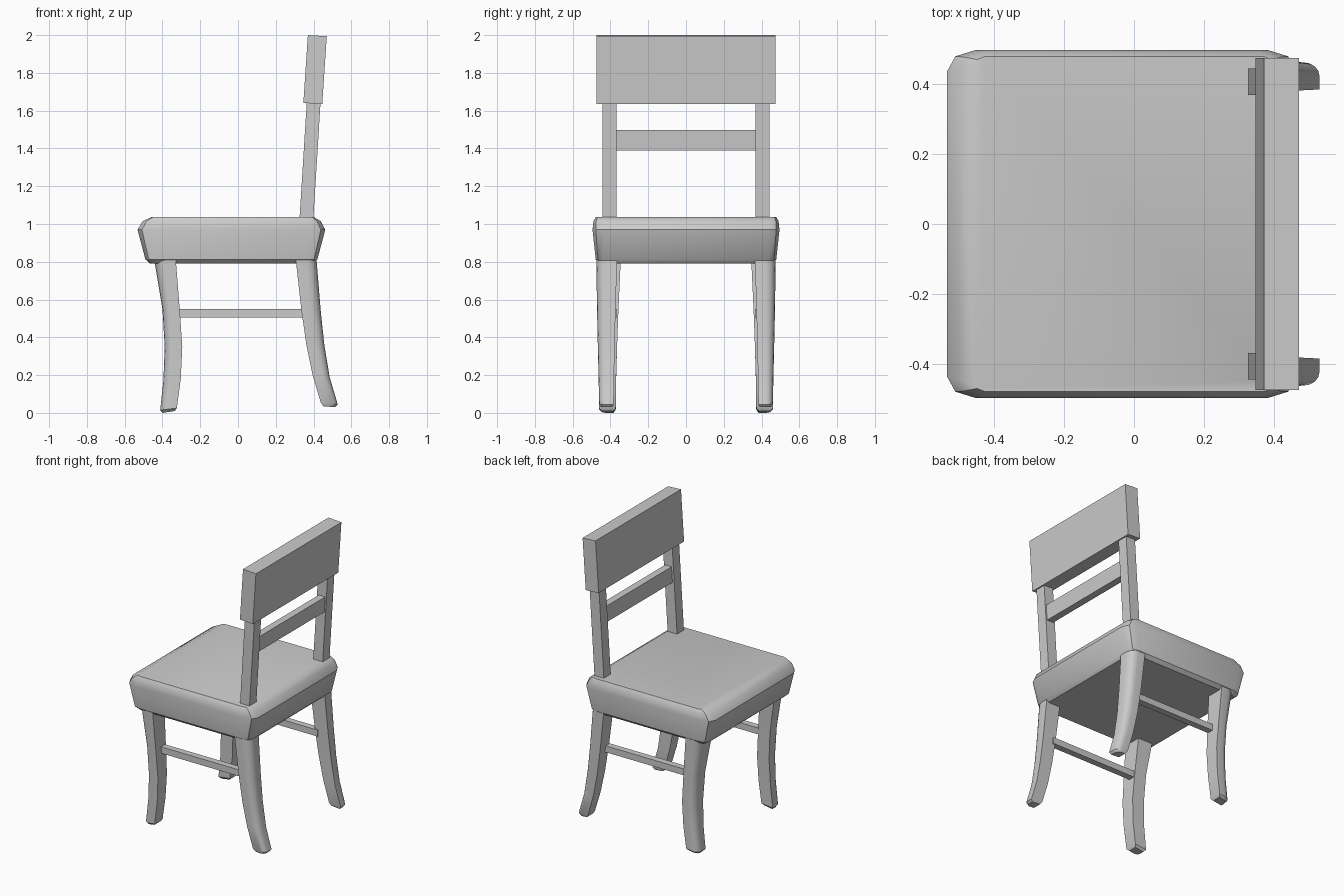
import bpy, bmesh, math

if "Cube" in bpy.data.objects:
    bpy.data.objects.remove(bpy.data.objects["Cube"])


def finish(name, bm, mirror=False, smooth=None):
    bmesh.ops.recalc_face_normals(bm, faces=bm.faces)
    me = bpy.data.meshes.new(name)
    bm.to_mesh(me)
    bm.free()
    ob = bpy.data.objects.new(name, me)
    bpy.context.collection.objects.link(ob)
    if mirror:
        ob.modifiers.new("Mirror", 'MIRROR').use_axis = (False, True, False)
    if smooth:
        bpy.ops.object.select_all(action='DESELECT')
        ob.select_set(True)
        bpy.context.view_layer.objects.active = ob
        bpy.ops.object.shade_smooth_by_angle(angle=math.radians(smooth))
    return ob


def loft(name, rings, **kw):
    """Skin a stack of equal-length point rings and cap both ends."""
    bm = bmesh.new()
    loops = [[bm.verts.new(p) for p in r] for r in rings]
    n = len(loops[0])
    for a, b in zip(loops, loops[1:]):
        for i in range(n):
            j = (i + 1) % n
            bm.faces.new((a[i], a[j], b[j], b[i]))
    bm.faces.new(loops[0])
    bm.faces.new(loops[-1])
    return finish(name, bm, **kw)


def slab(name, profile, y0, y1, **kw):
    """Extrude an x-z profile along y."""
    return loft(name, [[(x, y, z) for x, z in profile] for y in (y0, y1)], **kw)


def arc(cx, cy, rx, ry, a0, a1, steps):
    return [(cx + rx * math.cos(a), cy + ry * math.sin(a))
            for a in (math.radians(a0 + (a1 - a0) * i / steps) for i in range(steps + 1))]


# Cushioned seat: rounded rectangles stacked upward
def seat_ring(z, x0, x1, y, rx, ry):
    pts = []
    for k, (sx, sy) in enumerate([(1, 1), (-1, 1), (-1, -1), (1, -1)]):
        cx = x1 - rx if sx > 0 else x0 + rx
        pts += arc(cx, sy * (y - ry), rx, ry, 90 * k, 90 * k + 90, 2)
    return [(px, py, z) for px, py in pts]


loft("seat", [
    seat_ring(0.79, -0.465, 0.40, 0.455, 0.04, 0.03),
    seat_ring(0.812, -0.49, 0.42, 0.478, 0.06, 0.04),
    seat_ring(0.97, -0.532, 0.462, 0.495, 0.08, 0.06),
    seat_ring(1.015, -0.505, 0.438, 0.49, 0.07, 0.05),
    seat_ring(1.038, -0.455, 0.40, 0.477, 0.03, 0.03),
], smooth=35)


# Curved legs: square section with the outer corner rounded
def leg(name, stations, front):
    rings = []
    for xa, za, xb, zb, yi, yo in stations:
        w, d = xb - xa, yo - yi
        unit = [(0, 0), (1, 0)] + arc(0.5, 0.5, 0.5, 0.5, 0, 90, 4) + [(0, 1)]
        ring = []
        for u, v in unit:
            t = 1 - u if front else u
            ring.append((xa + w * t, yi + d * v, za + (zb - za) * t))
        rings.append(ring)
    loft(name, rings, mirror=True, smooth=40)


leg("front_leg", [
    (-0.40, 0.0, -0.335, 0.01, 0.385, 0.445),
    (-0.412, 0.015, -0.324, 0.025, 0.372, 0.46),
    (-0.395, 0.17, -0.303, 0.18, 0.37, 0.462),
    (-0.388, 0.35, -0.295, 0.35, 0.365, 0.465),
    (-0.400, 0.55, -0.308, 0.54, 0.358, 0.469),
    (-0.445, 0.82, -0.33, 0.82, 0.345, 0.475),
], True)
leg("back_leg", [
    (0.452, 0.035, 0.515, 0.03, 0.39, 0.45),
    (0.438, 0.055, 0.528, 0.045, 0.383, 0.46),
    (0.395, 0.20, 0.485, 0.19, 0.381, 0.463),
    (0.362, 0.36, 0.457, 0.36, 0.378, 0.467),
    (0.336, 0.54, 0.438, 0.54, 0.373, 0.471),
    (0.305, 0.82, 0.415, 0.82, 0.365, 0.475),
], False)

# Side stretchers between front and back legs
slab("side_stretcher", [(-0.33, 0.505), (0.36, 0.505), (0.36, 0.55), (-0.33, 0.55)],
     0.365, 0.41, mirror=True)

# Leaning back: posts, slat and top rail
slab("back_post", [(0.324, 1.0), (0.397, 1.0), (0.438, 1.66), (0.365, 1.66)],
     0.367, 0.443, mirror=True)
slab("back_slat", [(0.362, 1.39), (0.412, 1.39), (0.419, 1.498), (0.369, 1.498)], -0.38, 0.38)
slab("top_rail", [(0.346, 1.641), (0.446, 1.635), (0.47, 1.994), (0.37, 2.0)], -0.473, 0.473)
